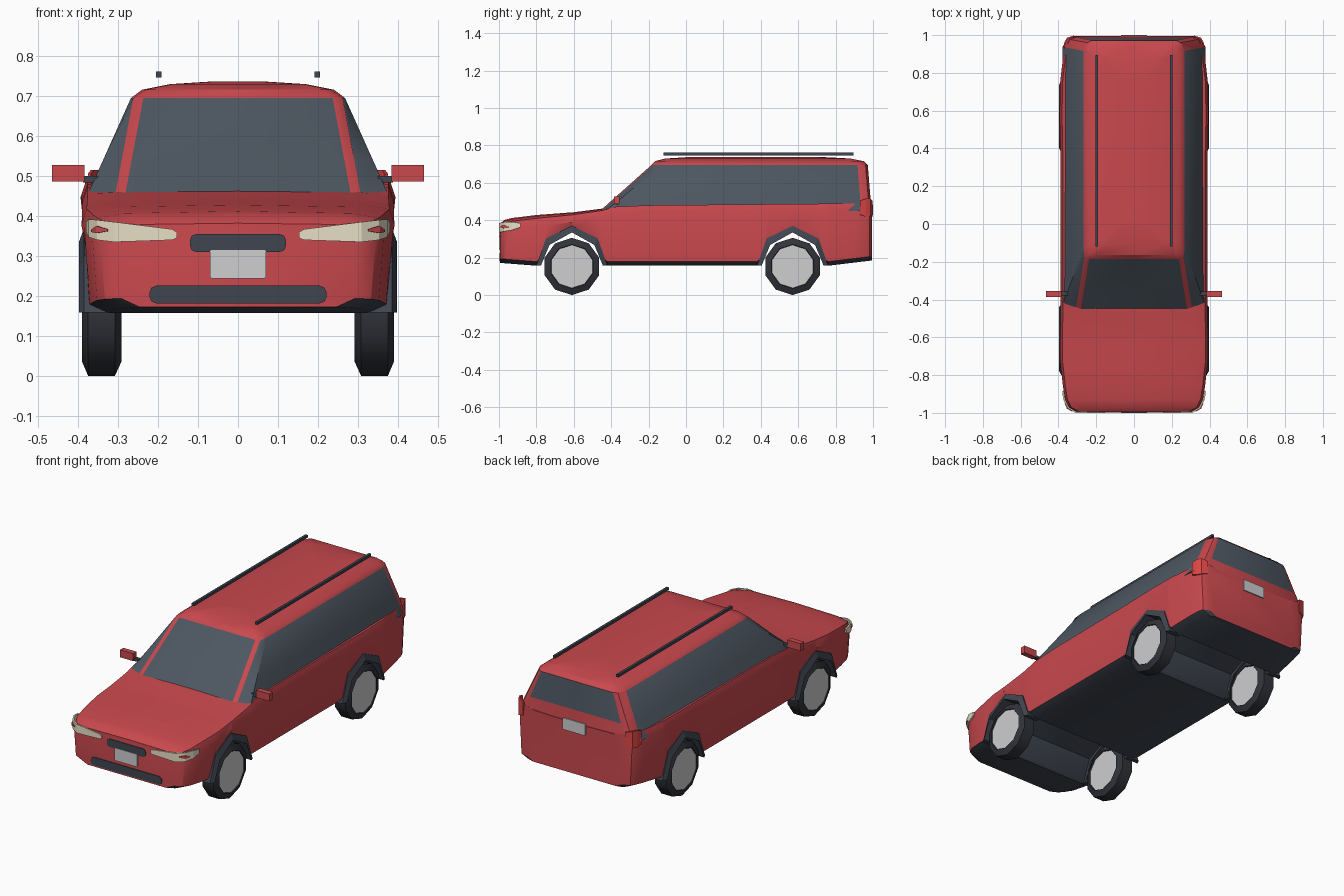
import bpy, bmesh, math

if "Cube" in bpy.data.objects:
    bpy.data.objects.remove(bpy.data.objects["Cube"])


def material(name, r, g, b):
    m = bpy.data.materials.new(name)
    m.use_nodes = True
    m.diffuse_color = (r, g, b, 1)
    node = next(n for n in m.node_tree.nodes if n.type == 'BSDF_PRINCIPLED')
    node.inputs["Base Color"].default_value = (r, g, b, 1)
    return m


RED = material("red_paint", 0.58, 0.065, 0.075)
GLASS = material("dark_glass", 0.075, 0.095, 0.12)
TRIM = material("dark_trim", 0.05, 0.06, 0.08)
TYRE = material("tyre_rubber", 0.03, 0.033, 0.042)
METAL = material("light_grey", 0.62, 0.62, 0.63)
LAMP = material("cream_lamp", 0.82, 0.76, 0.58)
TAIL = material("tail_lamp_red", 0.72, 0.06, 0.06)


def finish(name, bm, mats, mirror=False, angle=None):
    bmesh.ops.recalc_face_normals(bm, faces=bm.faces)
    me = bpy.data.meshes.new(name)
    bm.to_mesh(me)
    bm.free()
    ob = bpy.data.objects.new(name, me)
    bpy.context.collection.objects.link(ob)
    for m in mats:
        me.materials.append(m)
    if angle:
        bpy.ops.object.select_all(action='DESELECT')
        ob.select_set(True)
        bpy.context.view_layer.objects.active = ob
        bpy.ops.object.shade_smooth_by_angle(angle=math.radians(angle))
    if mirror:
        ob.modifiers.new("mirror", 'MIRROR').use_mirror_merge = False
    return ob


def bridge(bm, rings, rule=lambda level, seg: 0, caps=(0, 0)):
    """Skin closed rings of points and cap both ends."""
    vs = [[bm.verts.new(p) for p in ring] for ring in rings]
    n = len(vs[0])
    for lv in range(len(vs) - 1):
        for i in range(n):
            j = (i + 1) % n
            f = bm.faces.new((vs[lv][i], vs[lv][j], vs[lv + 1][j], vs[lv + 1][i]))
            f.material_index = rule(lv, i)
    for ring, mat in ((vs[0], caps[0]), (vs[-1], caps[1])):
        bm.faces.new(ring).material_index = mat


def full_ring(half):
    return half + [(-x, y, z) for x, y, z in half[-2:0:-1]]


def half_seg(i, n):
    return i if i < n - 1 else 2 * n - 3 - i


def interp(table, t):
    for (a, va), (b, vb) in zip(table, table[1:]):
        if t <= b:
            return va + (vb - va) * max(0, t - a) / (b - a)
    return table[-1][1]


# Lower body: cross-sections along the length, floor rising over the axles
AXLES = (-0.61, 0.57)
END = 0.994
width = [(-END, .305), (-.97, .345), (-.93, .365), (-.86, .376), (-.72, .392), (-.5, .39),
         (.38, .39), (.57, .394), (.75, .391), (.9, .374), (.96, .363), (.982, .352), (END, .318)]
belt = [(-END, .372), (-.97, .385), (-.93, .395), (-.8, .41), (-.6, .43), (-.45, .452),
        (-.38, .472), (-.2, .48), (.9, .49), (END, .49)]
crown = [(-END, .382), (-.97, .402), (-.93, .412), (-.8, .428), (-.6, .443), (-.45, .462),
         (-.38, .462), (END, .47)]
floor = [(-END, .172)]
for a in AXLES:
    floor += [(a - .19, .157), (a - .175, .17), (a - .13, .285), (a, .345),
              (a + .13, .285), (a + .175, .17), (a + .19, .157)]
floor.append((END, .185))

sections = []
for y in sorted({k for t in (width, belt, crown, floor) for k, _ in t}):
    w, s, c, b = (interp(t, y) for t in (width, belt, crown, floor))
    sections.append(full_ring([
        (0, y, b), (w - .06, y, b), (w - .012, y, b + .022), (w, y, s - .04),
        (w - .013, y, s), (w * .78, y, s + (c - s) * .7), (0, y, c)]))
bm = bmesh.new()
bridge(bm, sections, lambda lv, i: 1 if half_seg(i, 7) < 2 else 0)
finish("lower_body", bm, [RED, TRIM], angle=32)

# Cabin: horizontal outlines stacked upwards
# z, front y, pillar y, rear y, half width, windscreen edge, pillar edge
low = (.45, -.46, -.43, .992, .378, .283, .308)
high = (.695, -.185, -.13, .972, .268, .237, .262)
mid = tuple(a + (b - a) * .37 for a, b in zip(low, high))
levels = [low, mid, high,
          (.716, -.165, -.11, .95, .24, .21, .232),
          (.73, -.11, -.08, .88, .17, .15, .165),
          (.737, 0, .02, .75, .06, .05, .056)]
outlines = []
for z, yf, yd, yr, hw, xg, xp in levels:
    outlines.append(full_ring([
        (0, yf, z), (xg, yf, z), (xp, yf + .008, z), (hw, yd, z), (hw, yr - .055, z),
        (hw - .022, yr - .012, z), (hw * .84, yr, z), (0, yr, z)]))


def cabin_rule(level, i):
    seg = half_seg(i, 8)
    if level < 2 and seg in (0, 2, 3):
        return 1
    return 1 if level == 1 and seg == 6 else 0


bm = bmesh.new()
bridge(bm, outlines, cabin_rule)
finish("cabin", bm, [RED, GLASS], angle=32)

# Wheels and arch lips
for label, yc in zip(("front", "rear"), AXLES):
    bm = bmesh.new()
    R = .153
    profile = [(.298, .115), (.292, .118), (.308, R), (.375, R), (.39, .118), (.386, .115)]
    rings = [[(x, yc + r * math.sin(k * math.tau / 10), R - r * math.cos(k * math.tau / 10))
              for k in range(10)] for x, r in profile]
    bridge(bm, rings, caps=(1, 1))
    finish(label + "_wheels", bm, [TYRE, METAL], mirror=True, angle=40)

    bm = bmesh.new()
    outer = [(-.19, .158), (-.138, .303), (0, .37), (.138, .303), (.19, .158)]
    lip = []
    for dy, z in outer:
        y0, y1, z1 = yc + dy, yc + dy * .87, z - .035 * (z > .2)
        lip.append([(.31, y0, z), (.385, y0, z), (.398, y1, z1), (.31, y1, z1)])
    bridge(bm, lip)
    finish(label + "_arch_lips", bm, [TRIM], mirror=True)


def box(name, lo, hi, mat, mirror=True):
    bm = bmesh.new()
    bridge(bm, [[(x, lo[1], lo[2]), (x, hi[1], lo[2]), (x, hi[1], hi[2]), (x, lo[1], hi[2])]
                for x in (lo[0], hi[0])])
    return finish(name, bm, [mat], mirror)


# Mirrors and roof rails
box("door_mirrors", (.384, -.386, .486), (.466, -.356, .528), RED)
box("mirror_stems", (.35, -.378, .484), (.388, -.358, .5), TRIM)
box("roof_rails", (.191, -.12, .746), (.205, .895, .761), TRIM)


def plate(name, half, z0, z1, y, cut, mat):
    """Thin upright panel with clipped corners."""
    m = cut * .3
    right = [(half - cut, z0), (half - m, z0 + m), (half, z0 + cut),
             (half, z1 - cut), (half - m, z1 - m), (half - cut, z1)]
    outline = right + [(-x, z) for x, z in reversed(right)]
    bm = bmesh.new()
    bridge(bm, [[(x, yy, z) for x, z in outline] for yy in (y, y + .006)])
    finish(name, bm, [mat])


# Front and rear panels
plate("upper_grille", .12, .31, .355, -.998, .015, TRIM)
plate("lower_intake", .222, .181, .226, -.998, .018, TRIM)
plate("front_plate", .07, .244, .315, -1.0, .004, METAL)
plate("rear_plate", .07, .42, .485, .994, .003, METAL)


def wrap(name, path, mat):
    """Thin lamp that wraps round a body corner."""
    bm = bmesh.new()
    lo = [bm.verts.new((x, y, a)) for x, y, a, b in path]
    hi = [bm.verts.new((x, y, b)) for x, y, a, b in path]
    for i in range(len(path) - 1):
        bm.faces.new((lo[i], lo[i + 1], hi[i + 1], hi[i]))
    ob = finish(name, bm, [mat], mirror=True)
    solid = ob.modifiers.new("thickness", 'SOLIDIFY')
    solid.thickness = .008
    solid.offset = 0


# Lamps
wrap("headlamps", [(.153, -.996, .345, .36), (.165, -.996, .34, .367), (.308, -.996, .335, .385),
                   (.35, -.971, .34, .39), (.37, -.93, .347, .392), (.377, -.885, .362, .384)], LAMP)
wrap("indicators", [(.325, -.99, .362, .367), (.352, -.975, .357, .375),
                    (.364, -.95, .36, .366)], RED)
wrap("tail_lamps", [(.318, .994, .43, .505), (.353, .983, .42, .515),
                    (.365, .96, .42, .515), (.372, .93, .43, .505)], TAIL)
